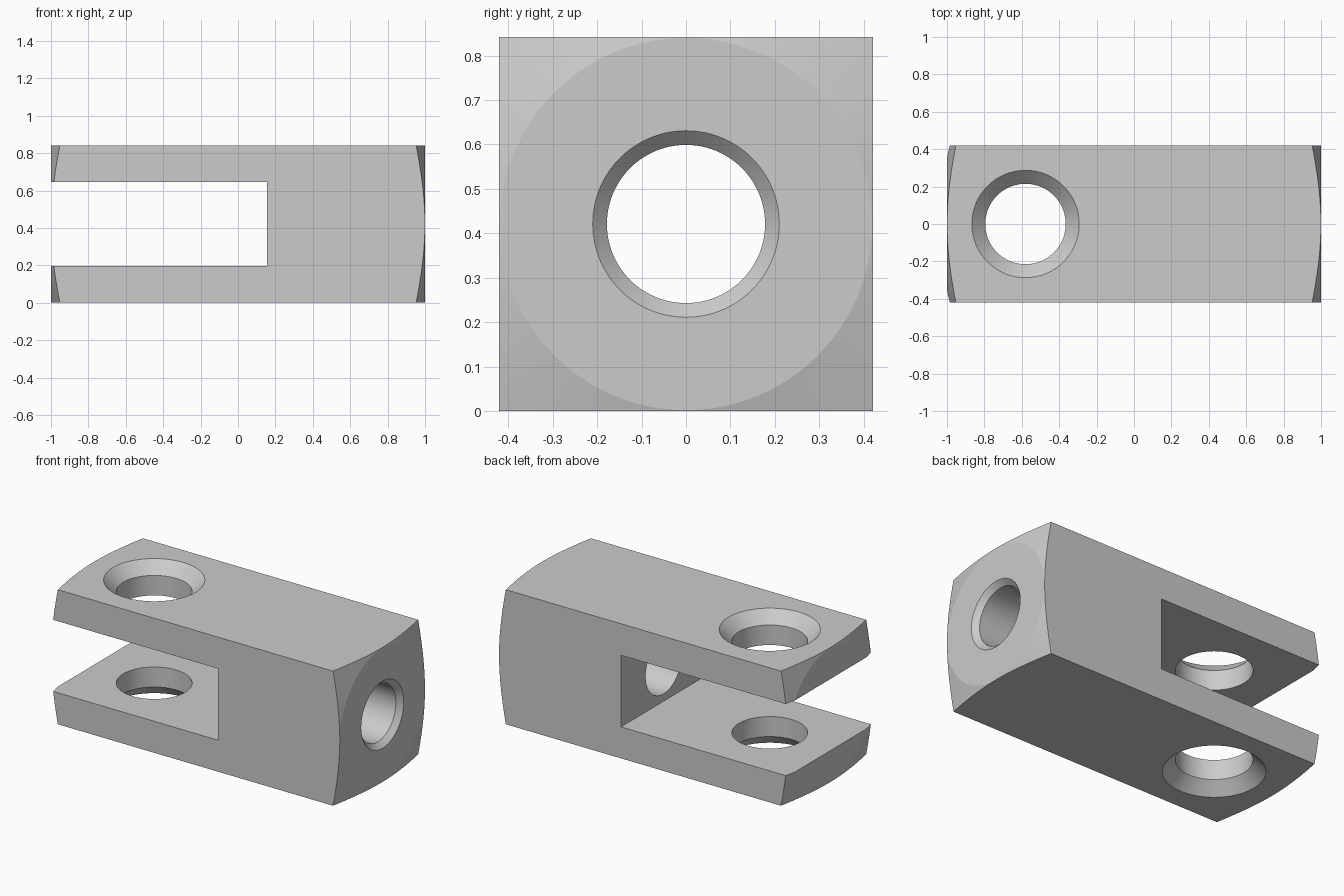
import bpy, math
from mathutils import Matrix

cube = bpy.data.objects.get("Cube")
if cube:
    bpy.data.objects.remove(cube, do_unlink=True)

HALF = 0.421        # half width of the square bar
SEGMENTS = 96


def box(name, x0, x1, hy, hz):
    """Box between two x positions, centred on the bar axis."""
    bpy.ops.mesh.primitive_cube_add(size=1)
    ob = bpy.context.object
    ob.name = name
    ob.data.transform(Matrix.Translation(((x0 + x1) / 2, 0, HALF))
                      @ Matrix.Diagonal((x1 - x0, 2 * hy, 2 * hz, 1)))
    return ob


def turned(name, profile, placement):
    """Solid of revolution about local z from (radius, height) pairs."""
    n = SEGMENTS
    verts = [(r * math.cos(math.tau * i / n), r * math.sin(math.tau * i / n), h)
             for r, h in profile for i in range(n)]
    faces = [tuple(reversed(range(n)))]
    for k in range(len(profile) - 1):
        for i in range(n):
            j = (i + 1) % n
            faces.append((k * n + i, k * n + j, (k + 1) * n + j, (k + 1) * n + i))
    faces.append(tuple(range(len(verts) - n, len(verts))))
    mesh = bpy.data.meshes.new(name)
    mesh.from_pydata(verts, [], faces)
    mesh.transform(placement)
    ob = bpy.data.objects.new(name, mesh)
    bpy.context.collection.objects.link(ob)
    return ob


def combine(target, tool, operation):
    mod = target.modifiers.new(tool.name, 'BOOLEAN')
    mod.operation = operation
    mod.solver = 'EXACT'
    mod.object = tool
    tool.hide_render = True
    bpy.context.view_layer.objects.active = target
    bpy.ops.object.modifier_apply(modifier=mod.name)
    bpy.data.objects.remove(tool, do_unlink=True)


along_x = Matrix.Translation((0, 0, HALF)) @ Matrix.Rotation(math.pi / 2, 4, 'Y')

# Square bar with ends turned to a shallow cone
body = box("clevis_body", -1, 1, HALF, HALF)
face_r, rim_r = HALF - 0.002, 0.7
drop = (rim_r - face_r) * math.tan(math.radians(15))
blank = turned("turned_ends", [(face_r, -1), (rim_r, drop - 1),
                               (rim_r, 1 - drop), (face_r, 1)], along_x)
combine(body, blank, 'INTERSECT')

# Fork slot
combine(body, box("fork_slot", -1.5, 0.155, 1, 0.224), 'DIFFERENCE')

# Pin hole through both prongs, countersunk on the outer faces
bore, sink, out = 0.215, 0.287, 0.1
depth = sink - bore
pin = [(sink + out, -HALF - out), (bore, depth - HALF),
       (bore, HALF - depth), (sink + out, HALF + out)]
combine(body, turned("pin_hole", pin, Matrix.Translation((-0.58, 0, HALF))), 'DIFFERENCE')

# Rod hole from the closed end into the slot
bore, sink = 0.178, 0.21
rod = [(bore, 0), (bore, 1 - (sink - bore)), (sink + out, 1 + out)]
combine(body, turned("rod_hole", rod, along_x), 'DIFFERENCE')

# Plain grey metal
grey = bpy.data.materials.new("grey_metal")
grey.use_nodes = True
colour = (0.6, 0.6, 0.6, 1)
grey.diffuse_color = colour
grey.node_tree.nodes["Principled BSDF"].inputs["Base Color"].default_value = colour
body.data.materials.clear()
body.data.materials.append(grey)

# Smooth bores, crisp edges
bpy.ops.object.select_all(action='DESELECT')
body.select_set(True)
bpy.context.view_layer.objects.active = body
bpy.ops.object.shade_smooth_by_angle(angle=math.radians(10))
